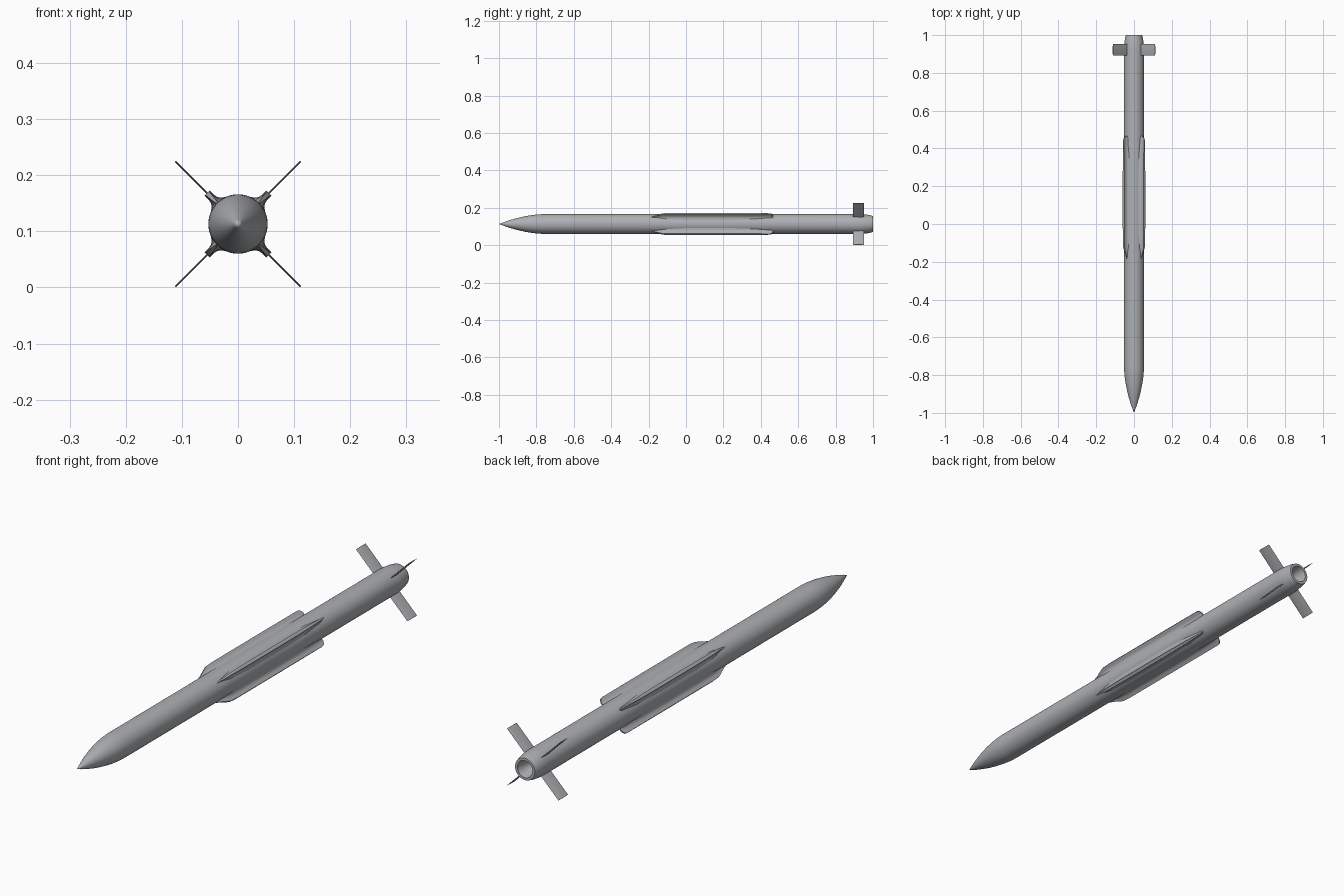
import bpy, bmesh, math
from mathutils import Matrix, Vector

cube = bpy.data.objects.get("Cube")
if cube:
    bpy.data.objects.remove(cube, do_unlink=True)

AXIS_Z = 0.113
RADIUS = 0.053

grey = bpy.data.materials.new("missile grey")
grey.use_nodes = True
COLOUR = (0.42, 0.435, 0.455, 1)
grey.diffuse_color = COLOUR
grey.node_tree.nodes["Principled BSDF"].inputs["Base Color"].default_value = COLOUR


def finish(bm, name, matrix=Matrix()):
    """Turn a bmesh into a smooth grey object placed on the body axis."""
    bmesh.ops.remove_doubles(bm, verts=bm.verts, dist=1e-5)
    bmesh.ops.recalc_face_normals(bm, faces=bm.faces)
    bm.transform(Matrix.Translation((0, 0, AXIS_Z)) @ matrix)
    mesh = bpy.data.meshes.new(name)
    bm.to_mesh(mesh)
    bm.free()
    obj = bpy.data.objects.new(name, mesh)
    bpy.context.collection.objects.link(obj)
    mesh.materials.append(grey)
    bpy.ops.object.select_all(action='DESELECT')
    bpy.context.view_layer.objects.active = obj
    obj.select_set(True)
    bpy.ops.object.shade_smooth_by_angle(angle=math.radians(35))
    return obj


def loft(rings, name, matrix):
    """Skin a row of equal-length closed sections and cap both ends."""
    bm = bmesh.new()
    rows = [[bm.verts.new(p) for p in ring] for ring in rings]
    for a, b in zip(rows, rows[1:]):
        for i in range(len(a)):
            j = (i + 1) % len(a)
            bm.faces.new((a[i], a[j], b[j], b[i]))
    bm.faces.new(rows[0])
    bm.faces.new(rows[-1])
    return finish(bm, name, matrix)


# Body: curved nose, straight tube, boat tail and hollow nozzle, spun about y
NOSE = 0.25
profile = [(RADIUS * (1 - (1 - i / 12) ** 1.85), -1 + NOSE * i / 12) for i in range(13)]
profile += [(RADIUS, 0.93), (0.052, 0.95), (0.048, 0.98), (0.043, 1.0),
            (0.033, 1.0), (0.029, 0.98), (0.02, 0.93), (0, 0.92)]
bm = bmesh.new()
verts = [bm.verts.new((r, y, 0)) for r, y in profile]
edges = [bm.edges.new(pair) for pair in zip(verts, verts[1:])]
bmesh.ops.spin(bm, geom=verts + edges, cent=(0, 0, 0), axis=(0, 1, 0),
               angle=math.tau, steps=48)
finish(bm, "body")

# Strake section: (distance from axis, half thickness), flared at the root
SECTION = [(0.042, 0.024), (0.050, 0.018), (0.055, 0.0115), (0.060, 0.008),
           (0.066, 0.0065), (0.078, 0.0065)]
# Strake stations: (y, height factor, thickness factor)
STATIONS = [(-0.20, 0.3, 0.15), (-0.17, 0.52, 0.4), (-0.15, 0.72, 0.55),
            (-0.125, 0.95, 0.7), (-0.09, 1, 0.85), (0, 1, 1), (0.25, 1, 1),
            (0.36, 1, 0.85), (0.44, 1, 0.5), (0.455, 0.95, 0.42), (0.465, 0.6, 0.35)]


def strake_ring(y, height, thick):
    half = [(0.04 + (u - 0.04) * height, v * thick) for u, v in SECTION]
    return [(u, y, v) for u, v in half] + [(u, y, -v) for u, v in reversed(half)]


# Tail fin: thin pointed section repeated from root to tip
def fin_ring(u):
    half = [(0.892, 0), (0.905, 0.0018), (0.935, 0.0018), (0.952, 0)]
    return [(u, y, t) for y, t in half] + [(u, y, -t) for y, t in reversed(half[1:-1])]


# Four strakes and four fins on the diagonals
NAMES = ("upper_left", "upper_right", "lower_right", "lower_left")
for i, place in enumerate(NAMES):
    turn = Matrix.Rotation(-math.radians(45 + 90 * i), 4, 'Y')
    loft([strake_ring(*s) for s in STATIONS], place + "_strake", turn)
    loft([fin_ring(0.045), fin_ring(0.158)], place + "_fin", turn)
